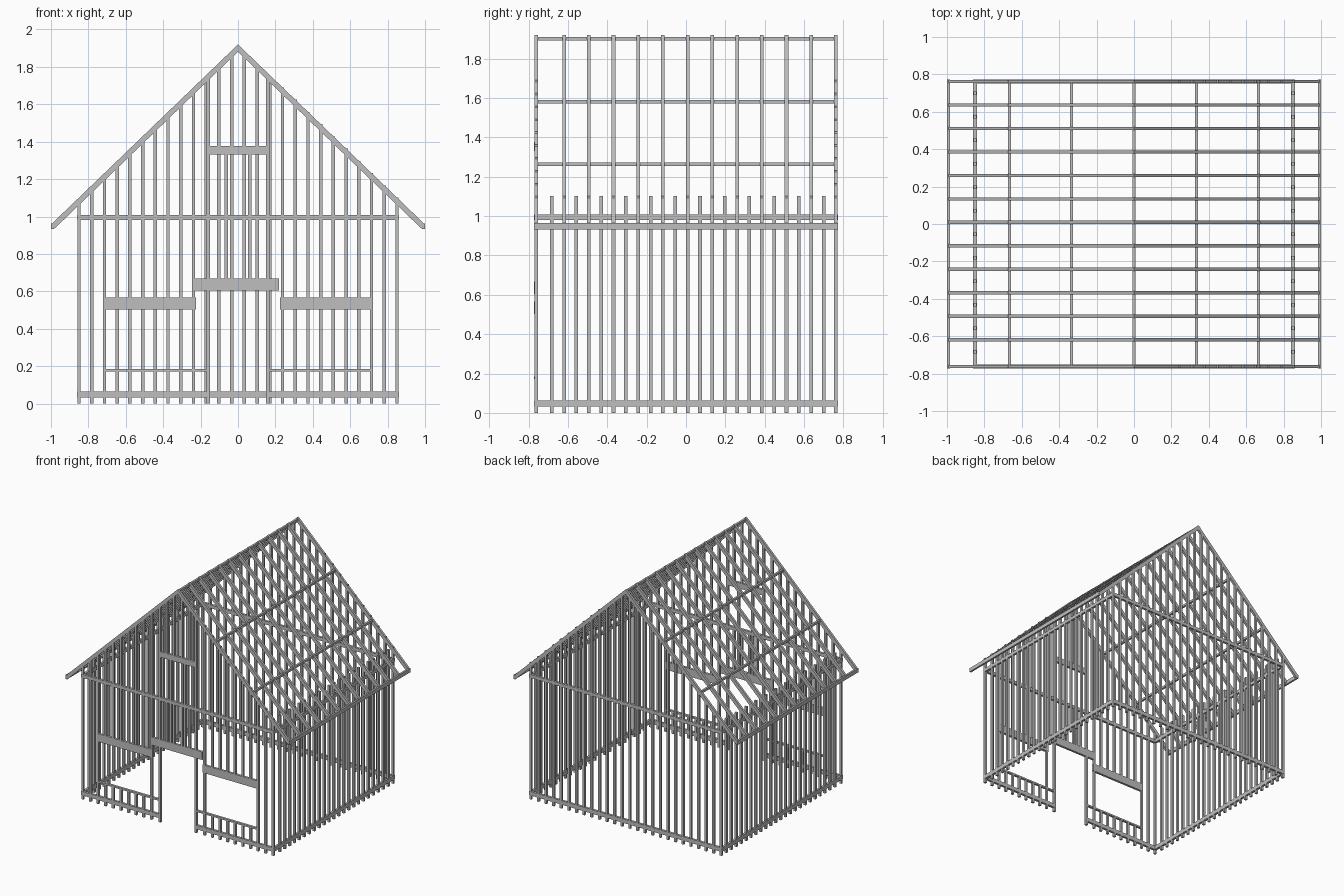
import bpy
import bmesh

cube = bpy.data.objects.get("Cube")
if cube:
    bpy.data.objects.remove(cube, do_unlink=True)

timber = bpy.data.materials.new("timber_grey")
timber.use_nodes = True
GREY = (0.52, 0.52, 0.52, 1)
timber.diffuse_color = GREY
timber.node_tree.nodes["Principled BSDF"].inputs["Base Color"].default_value = GREY

HALF_W, HALF_D = 0.85, 0.762      # wall centre lines
STUD = 0.018                      # stud thickness
PITCH = 2 * HALF_W / 25           # gable stud spacing
BAY = 0.1256                      # rafter spacing
SLOPE, RIDGE = 0.963, 1.92
PLATE = (0.981, 1.008)
SOLE = (0.032, 0.064)


def prism(bm, poly, y0, y1):
    """Extrude an xz outline along y."""
    a = [bm.verts.new((x, y0, z)) for x, z in poly]
    b = [bm.verts.new((x, y1, z)) for x, z in poly]
    bm.faces.new(a)
    bm.faces.new(b[::-1])
    for i in range(len(a)):
        j = (i + 1) % len(a)
        bm.faces.new((a[j], a[i], b[i], b[j]))


def box(bm, x0, x1, y0, y1, z0, z1):
    prism(bm, [(x0, z0), (x1, z0), (x1, z1), (x0, z1)], y0, y1)


def stud(bm, x, y, z0, z1):
    h = STUD / 2
    box(bm, x - h, x + h, y - h, y + h, z0, z1)


def finish(bm, name):
    bmesh.ops.recalc_face_normals(bm, faces=bm.faces)
    mesh = bpy.data.meshes.new(name)
    bm.to_mesh(mesh)
    bm.free()
    mesh.materials.append(timber)
    obj = bpy.data.objects.new(name, mesh)
    bpy.context.collection.objects.link(obj)


def roof(x):
    return RIDGE - SLOPE * abs(x)


def stud_top(x):
    return roof(x) - (0.0 if x > 0.2 else 0.02)


gable_x = [-HALF_W + PITCH * k for k in range(26)]

# Front wall studs, cut around the door and windows
bm = bmesh.new()
for x in gable_x:
    a = abs(x)
    if a < 0.15:
        spans = [(0.66, 0.99), (1.37, stud_top(x))]
    elif 0.29 < a < 0.68:
        spans = [(0, 0.175), (0.56, stud_top(x))]
    else:
        if a < 0.2:
            x = 0.16 if x > 0 else -0.16
        spans = [(0, stud_top(x))]
    for z0, z1 in spans:
        stud(bm, x, -HALF_D, z0, z1)
# Pair of studs between the door header and the loft header
for x in (-0.062, 0.062):
    stud(bm, x, -HALF_D, 0.66, 1.34)
finish(bm, "front_studs")

# Back wall studs
bm = bmesh.new()
for x in gable_x:
    stud(bm, x, HALF_D, 0, stud_top(x))
finish(bm, "back_studs")

# Side wall studs, under and midway between the rafters
for side, name in ((1, "left_studs"), (-1, "right_studs")):
    bm = bmesh.new()
    for k in range(1, 24):
        stud(bm, side * HALF_W, HALF_D - BAY / 2 * k, 0, stud_top(side * HALF_W))
    finish(bm, name)

# Top and bottom plates
P = 0.0095
for name, (z0, z1) in (("top_plates", PLATE), ("bottom_plates", SOLE)):
    bm = bmesh.new()
    for s in (-1, 1):
        x, y = s * HALF_W, HALF_D
        box(bm, x - P, x + P, -y - P, y + P, z0, z1)
        if name == "bottom_plates":
            a, b = sorted((s * 0.15, s * HALF_W))
            box(bm, a, b, -y - P, -y + P, z0, z1)
    box(bm, -HALF_W, HALF_W, HALF_D - P, HALF_D + P, z0, z1)
    if name == "top_plates":
        box(bm, -HALF_W, HALF_W, -HALF_D - P, -HALF_D + P, z0, z1)
    finish(bm, name)

# Headers and window sills in the front wall
F0, F1 = -HALF_D - P, -HALF_D + P
bm = bmesh.new()
box(bm, -0.23, 0.22, F0, F1, 0.604, 0.668)
box(bm, -0.15, 0.15, F0, F1, 1.332, 1.378)
for s in (-1, 1):
    a, b = sorted((s * 0.225, s * 0.715))
    box(bm, a, b, F0, F1, 0.503, 0.567)
finish(bm, "front_headers")

bm = bmesh.new()
for s in (-1, 1):
    a, b = sorted((s * 0.16, s * 0.708))
    box(bm, a, b, F0, F1, 0.171, 0.184)
finish(bm, "window_sills")

# Rafters
rafter_y = [HALF_D - BAY * k for k in range(12)] + [-HALF_D]
bm = bmesh.new()
for y in rafter_y:
    for s in (-1, 1):
        poly = [(0, RIDGE), (s, roof(1)), (s * 0.98, 0.936), (0, RIDGE - 0.039)]
        prism(bm, poly, y - 0.009, y + 0.009)
finish(bm, "rafters")

# Purlins, ridge beam and eave boards
bm = bmesh.new()
for x in (-0.665, -0.335, 0.335, 0.665):
    box(bm, x - 0.008, x + 0.008, -0.768, 0.768, roof(x) - 0.024, roof(x) - 0.006)
finish(bm, "purlins")

bm = bmesh.new()
box(bm, -0.008, 0.008, -0.768, 0.768, 1.892, 1.911)
finish(bm, "ridge_beam")

bm = bmesh.new()
for s in (-1, 1):
    a, b = sorted((s * 0.985, s))
    box(bm, a, b, -0.772, 0.772, 0.932, 0.964)
finish(bm, "eave_boards")
